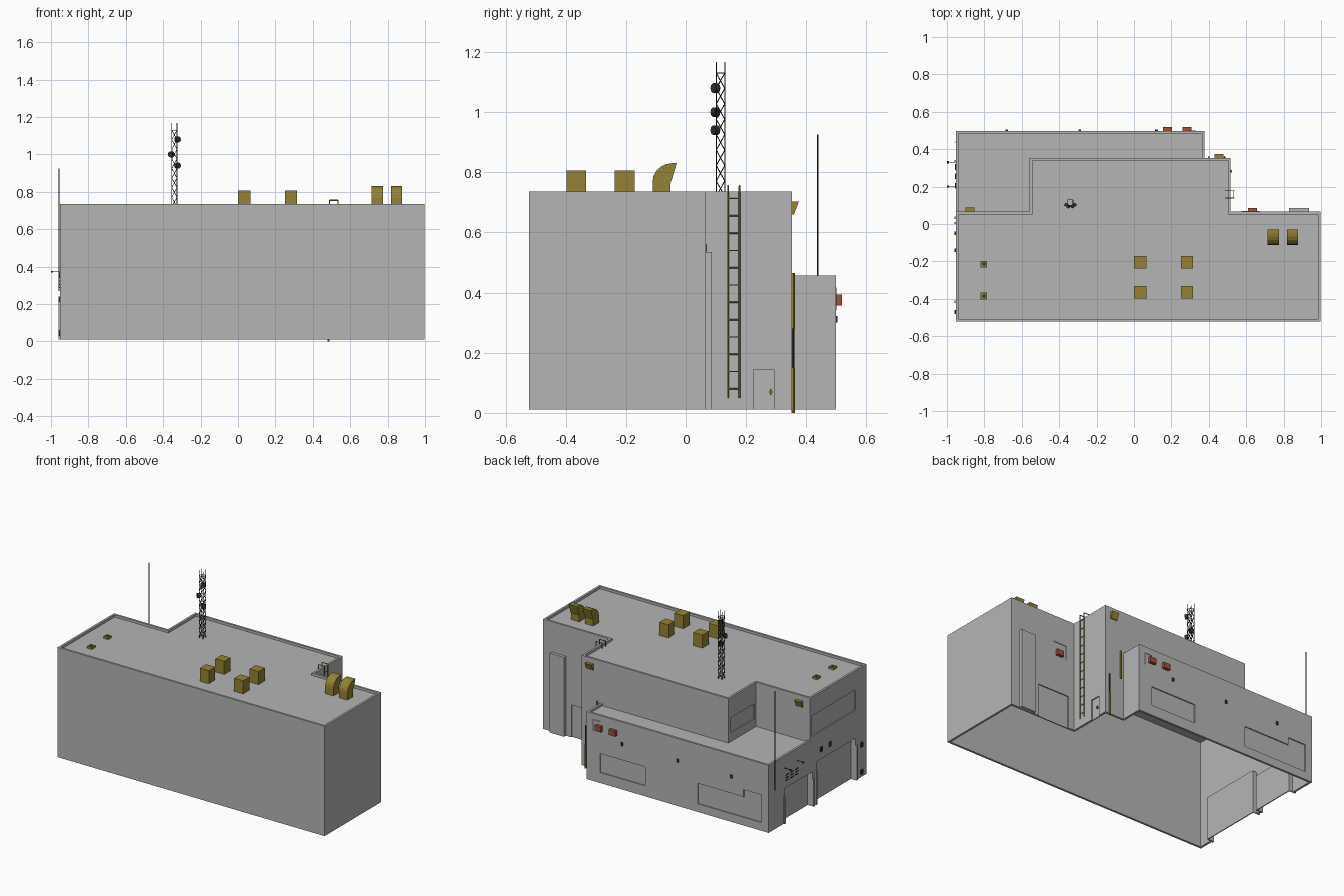
import bpy, bmesh, math
from mathutils import Vector

cube = bpy.data.objects.get("Cube")
if cube:
    bpy.data.objects.remove(cube)


def material(name, rgb):
    m = bpy.data.materials.new(name)
    m.use_nodes = True
    m.diffuse_color = (*rgb, 1)
    m.node_tree.nodes["Principled BSDF"].inputs["Base Color"].default_value = (*rgb, 1)
    return m


GREY = material("concrete grey", (.46, .46, .46))
GOLD = material("ochre metal", (.30, .225, .035))
RUST = material("rust red", (.36, .085, .035))
DARK = material("dark steel", (.03, .03, .03))


def finish(name, bm, mat):
    mesh = bpy.data.meshes.new(name)
    bm.to_mesh(mesh)
    bm.free()
    mesh.materials.append(mat)
    ob = bpy.data.objects.new(name, mesh)
    bpy.context.collection.objects.link(ob)
    return ob


def box(name, xs, ys, zs, mat=GREY):
    bm = bmesh.new()
    bmesh.ops.create_cube(bm, size=1)
    for v in bm.verts:
        for i, span in enumerate((xs, ys, zs)):
            v.co[i] = span[1] if v.co[i] > 0 else span[0]
    return finish(name, bm, mat)


def prism(name, points, move, mat):
    """Extrude a closed planar outline along a vector."""
    bm = bmesh.new()
    face = bm.faces.new([bm.verts.new(p) for p in points])
    ext = bmesh.ops.extrude_face_region(bm, geom=[face], use_keep_orig=True)
    bmesh.ops.translate(bm, vec=move, verts=[g for g in ext["geom"] if isinstance(g, bmesh.types.BMVert)])
    bmesh.ops.recalc_face_normals(bm, faces=bm.faces)
    return finish(name, bm, mat)


def rods(name, pairs, radius, mat, sides=6):
    bm = bmesh.new()
    for a, b in pairs:
        a, b = Vector(a), Vector(b)
        d = b - a
        made = bmesh.ops.create_cone(bm, cap_ends=True, segments=sides, radius1=radius,
                                     radius2=radius, depth=d.length)
        q = d.to_track_quat("Z", "Y")
        for v in made["verts"]:
            v.co = q @ v.co + (a + b) / 2
    return finish(name, bm, mat)


def walls(name, outline, z0, z1, cuts=()):
    """Thin hollow wall ring with recesses cut into it."""
    bm = bmesh.new()
    low = [bm.verts.new((x, y, z0)) for x, y in outline]
    top = [bm.verts.new((x, y, z1)) for x, y in outline]
    n = len(outline)
    for i in range(n):
        j = (i + 1) % n
        bm.faces.new((low[i], low[j], top[j], top[i]))
    ob = finish(name, bm, GREY)
    sol = ob.modifiers.new("thickness", "SOLIDIFY")
    sol.thickness, sol.offset, sol.use_even_offset = .014, -1, True
    helpers = []
    for spans in cuts:
        c = box("recess_cutter", *spans)
        c.hide_render = True
        mod = ob.modifiers.new("recess", "BOOLEAN")
        mod.object, mod.operation, mod.solver = c, "DIFFERENCE", "EXACT"
        helpers.append(c)
    bpy.context.view_layer.objects.active = ob
    for mod in list(ob.modifiers):
        bpy.ops.object.modifier_apply(modifier=mod.name)
    for c in helpers:
        bpy.data.objects.remove(c)
    return ob


def deck(name, outline, z):
    bm = bmesh.new()
    bm.faces.new([bm.verts.new((x, y, z)) for x, y in outline])
    return finish(name, bm, GREY)


# Plan lines
W, E, S, N = -.952, .998, -.522, .498
BAY, WING, STEP = .516, .378, -.558
Y1, Y2 = .066, .353
BASE, LOW, HIGH = .011, .457, .736

main_plan = [(W, S), (E, S), (E, Y1), (BAY, Y1), (BAY, Y2), (STEP, Y2), (STEP, Y1), (W, Y1)]
ground_plan = [(W, S), (E, S), (E, Y1), (BAY, Y1), (BAY, Y2), (WING, Y2), (WING, N), (W, N)]
wing_plan = [(W, Y1), (STEP, Y1), (STEP, Y2), (WING, Y2), (WING, N), (W, N)]

# Recesses: rear windows, loading bay shutter, side door, gates
D = .007
rear = (N - D, N + .02)
gates = [((.04, .33), .24), ((-.41, 0), .29)]
cuts = [((-.05, .28), rear, (.08, .205)),
        ((-.77, -.435), rear, (.065, .2)),
        ((-.9, -.77), rear, (.065, .248)),
        ((.56, .79), (Y1 - D, Y1 + .02), (-.02, .225)),
        ((BAY - D, BAY + .02), (.225, .293), (-.02, .145))]
cuts += [((W - .02, W + .03), ys, (-.02, top)) for ys, top in gates]
walls("lower_walls", ground_plan, BASE, LOW, cuts)
walls("upper_walls", main_plan, LOW - .017, HIGH,
      [((W - .02, W + D), (-.41, .045), (.475, .61)),
       ((STEP - .02, STEP + D), (.085, .33), (.5, .6))])
deck("main_roof", main_plan, HIGH - .016)
deck("wing_roof", wing_plan, LOW - .014)

# Recessed gates on the left wall
for i, ((a, b), top) in enumerate(gates):
    inner = W + .035
    box(f"gate_panel_{i}", (inner, inner + .006), (a, b), (BASE, top))
    for side, y in (("rear", b), ("front", a - .006)):
        box(f"gate_jamb_{side}_{i}", (W + .01, inner + .006), (y, y + .006), (BASE, top))
    box(f"gate_lintel_{i}", (W + .01, inner + .006), (a, b), (top, top + .006))
    for y in (a - .012, b):
        box(f"gate_post_{i}", (W - .008, W + .002), (y, y + .012), (BASE, top - .05))

# Tall pilaster and door handle
box("tall_panel", (.83, .935), (Y1 - .005, .086), (BASE, .535))
box("door_handle", (BAY, BAY + .008), (.276, .288), (.066, .072), GOLD)
box("door_handle_plate", (BAY, BAY + .005), (.28, .284), (.06, .08), GOLD)

# Roof vent boxes
for x in (0, .25):
    for y in (-.398, -.238):
        box("roof_vent", (x, x + .066), (y, y + .066), (HIGH - .016, .806), GOLD)

# Curved exhaust hoods
hood = [(-.112, .72), (-.053, .72), (-.053, .765), (-.048, .77), (-.03, .83)]
hood += [(-.047 - .065 * math.sin(t), .768 + .062 * math.cos(t))
         for t in [math.pi / 2 * k / 5 for k in range(6)]]
for x in (.715, .817):
    prism("exhaust_hood", [(x, y, z) for y, z in hood], (.061, 0, 0), GOLD)

# Small roof hatches
for y in (-.215, -.385):
    box("hatch", (-.82, -.785), (y - .018, y + .018), (HIGH - .016, HIGH - .002), GOLD)
    box("hatch_lid", (-.81, -.795), (y - .008, y + .008), (HIGH - .002, HIGH), DARK)

# Wedge flood lamps
for x, y in ((.43, Y2), (-.9, Y1)):
    prism("wedge_lamp", [(x, y, .66), (x, y, .702), (x, y + .022, .702), (x, y + .006, .66)],
          (.048, 0, 0), GOLD)

# Wall-mounted units and their conduits
for x, y, z in ((.155, N, .357), (.26, N, .357), (.61, Y1, .47)):
    box("wall_unit", (x, x + .047), (y, y + .02), (z, z + .036), RUST)
rods("conduits", [((.33, N, .415), (.33, N, .34)), ((.33, N, .415), (.28, N, .415)),
                  ((.575, Y1, .56), (.575, Y1, .47)), ((.575, Y1, .56), (.67, Y1, .56))],
     .003, GREY)

# Gold downpipe
rods("downpipe_upper", [((.4, Y2 + .004, .28), (.4, Y2 + .004, .465))], .0055, GOLD, 8)
rods("downpipe_middle", [((.485, Y2 + .003, .15), (.485, Y2 + .003, .28))], .004, DARK, 8)
rods("downpipe_lower", [((.485, Y2 + .004, 0), (.485, Y2 + .004, .15))], .0055, GOLD, 8)

# Ladder with rails bent over the parapet
lx, ya, yb = BAY + .018, .14, .178
rails = []
for y in (ya, yb):
    rails += [((lx, y, .05), (lx, y, .755)), ((lx, y, .755), (.49, y, .755)),
              ((.49, y, .755), (.49, y, HIGH - .016))]
rods("ladder_rails", rails, .0028, GOLD)
rods("ladder_rungs", [((lx, ya, .08 + .0575 * k), (lx, yb, .08 + .0575 * k)) for k in range(12)],
     .0022, GOLD)

# Lattice mast with dishes
cx, cy, h, foot, peak, bays = -.34, .115, .014, HIGH - .016, 1.13, 8
corners = [(cx - h, cy - h), (cx + h, cy - h), (cx + h, cy + h), (cx - h, cy + h)]
struts = [((x, y, foot), (x, y, 1.167)) for x, y in corners]
for k in range(bays + 1):
    z = foot + (peak - foot) * k / bays
    up = z + (peak - foot) / bays
    for i in range(4):
        a, b = corners[i], corners[(i + 1) % 4]
        if k < bays:
            struts += [((*a, z), (*b, up)), ((*b, z), (*a, up))]
        else:
            struts.append(((*a, z), (*b, z)))
rods("lattice_mast", struts, .0016, DARK, 4)
dishes = [(1, 1.08), (-1, 1.0), (1, .94)]
rods("mast_dishes", [((cx + s * .012, cy - .01, z), (cx + s * .022, cy - .024, z))
                     for s, z in dishes], .016, DARK, 12)

# Whip antenna and lamp arms on the left wall
rods("whip_antenna", [((W - .004, .438, .27), (W - .004, .438, .925))], .0028, DARK)
rods("lamp_arms", [((W, y, .375), (-.997, y, .375)) for y in (.2, .33)], .002, DARK)
for y in (.2, .33):
    box("arm_lamp", (-1, -.99), (y - .006, y + .006), (.37, .377), DARK)

# Louvre slats, rear lamps and small boxes
for row in range(3):
    for col in range(3):
        y, z = .19 + .05 * col, .285 + .018 * row
        box("louvre", (W - .004, W), (y, y + .03), (z, z + .005), DARK)
for x in (.12, -.29, -.68):
    box("rear_lamp", (x - .007, x + .007), (N, N + .006), (.3, .322), DARK)
for y, z in ((-.48, .21), (-.48, .03), (-.06, .34), (-.15, .34)):
    box("wall_box", (W - .007, W), (y, y + .02), (z, z + .03), DARK)
